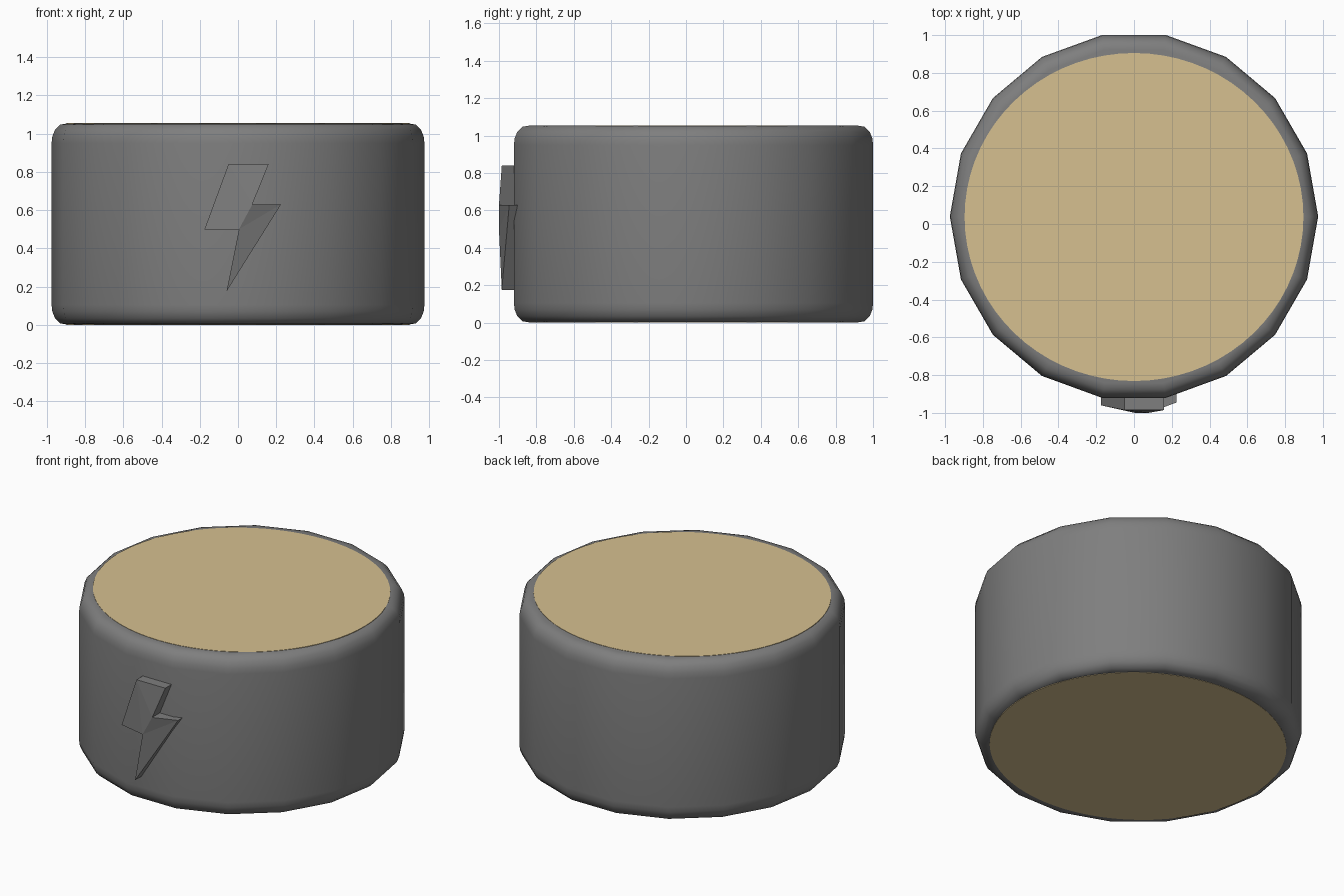
import bpy, bmesh, math

if "Cube" in bpy.data.objects:
    bpy.data.objects.remove(bpy.data.objects["Cube"])

CY = 0.04          # centre of the drum in y
SIDES = 18
H = 1.055


def material(name, rgb):
    m = bpy.data.materials.new(name)
    m.diffuse_color = (*rgb, 1)
    m.use_nodes = True
    m.node_tree.nodes["Principled BSDF"].inputs["Base Color"].default_value = m.diffuse_color
    return m


grey = material("dark grey", (0.21, 0.21, 0.21))
tan = material("pale tan", (0.67, 0.53, 0.28))


def finish(name, bm, mat, smooth):
    bmesh.ops.recalc_face_normals(bm, faces=bm.faces)
    me = bpy.data.meshes.new(name)
    bm.to_mesh(me)
    bm.free()
    me.materials.append(mat)
    ob = bpy.data.objects.new(name, me)
    bpy.context.collection.objects.link(ob)
    if smooth:
        bpy.ops.object.select_all(action='DESELECT')
        ob.select_set(True)
        bpy.context.view_layer.objects.active = ob
        bpy.ops.object.shade_smooth_by_angle(angle=math.radians(40))
    return ob


def lathe(name, profile, sides, mat, squash=1.0, cy=CY, smooth=True):
    """Closed stack of rings from (radius, z) pairs."""
    bm = bmesh.new()
    rings = []
    for r, z in profile:
        rings.append([bm.verts.new((r * math.cos(2 * math.pi * i / sides),
                                    cy + r * squash * math.sin(2 * math.pi * i / sides), z))
                      for i in range(sides)])
    for a, b in zip(rings, rings[1:]):
        for i in range(sides):
            j = (i + 1) % sides
            bm.faces.new((a[i], a[j], b[j], b[i]))
    bm.faces.new(rings[0])
    bm.faces.new(rings[-1])
    return finish(name, bm, mat, smooth)


# Drum body with rounded rims, the same at top and bottom
half = [(0.895, 0.002), (0.93, 0.008), (0.957, 0.035), (0.971, 0.07), (0.975, 0.105)]
profile = half + [(r, H - z) for r, z in reversed(half)]
lathe("drum_body", profile, SIDES, grey)

# Thin round end caps
lathe("top_cap", [(0.897, H - 0.005), (0.897, H)], 72, tan, 0.968, 0.037, False)
lathe("bottom_cap", [(0.897, 0), (0.897, 0.005)], 72, tan, 0.968, 0.037, False)

# Raised bolt on the front: (x, front y, z) outline pushed back into the drum
outline = [(-0.05, -0.985, 0.84), (0.16, -0.985, 0.84), (0.075, -1.0, 0.63),
           (0.225, -0.945, 0.63), (-0.06, -0.985, 0.175), (0.005, -1.0, 0.5),
           (-0.175, -0.96, 0.5)]
bm = bmesh.new()
front = [bm.verts.new(p) for p in outline]
back = [bm.verts.new((x, -0.89, z)) for x, y, z in outline]
n = len(outline)
for i in range(n):
    j = (i + 1) % n
    bm.faces.new((front[i], front[j], back[j], back[i]))
for tri in [(0, 1, 2), (0, 2, 5), (0, 5, 6), (2, 3, 5), (3, 4, 5)]:
    bm.faces.new([front[k] for k in tri])
    bm.faces.new([back[k] for k in tri])
finish("front_bolt", bm, grey, False)
